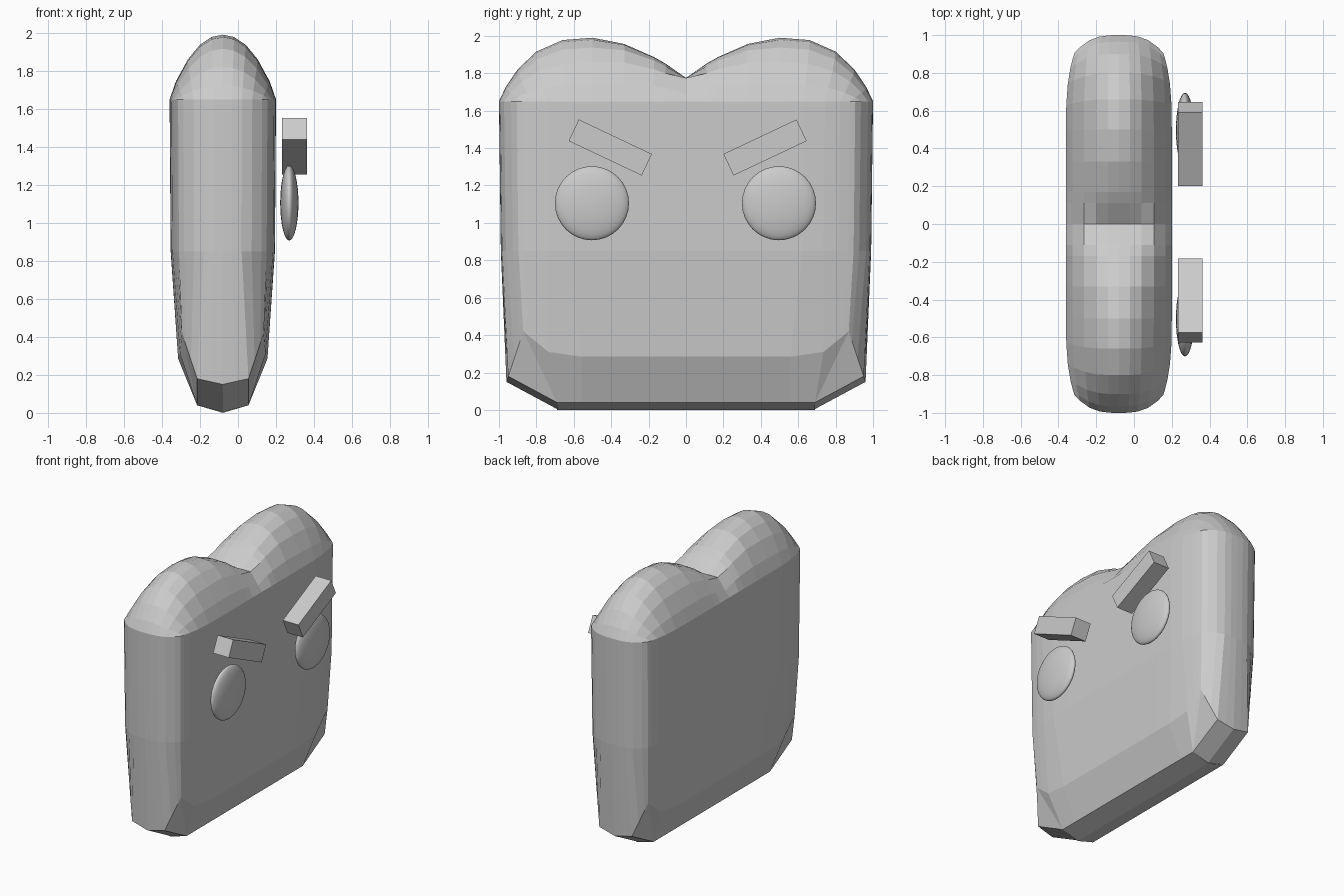
import bpy, bmesh, math

if "Cube" in bpy.data.objects:
    bpy.data.objects.remove(bpy.data.objects["Cube"])

gray = bpy.data.materials.new("plain_gray")
gray.diffuse_color = (0.6, 0.6, 0.6, 1)
gray.use_nodes = True
gray.node_tree.nodes["Principled BSDF"].inputs["Base Color"].default_value = gray.diffuse_color

HALF, RIM = 0.28, 1.65          # half thickness, height where the domes begin
S = [0, .21, .43, .66, .88, 1]  # steps across the thickness
T = [-1, -.78, -.66, -.34, 0, .32, .6, .8, .93, 1]  # steps along one lobe
NOTCH = [1.775, 1.775, 1.775, 1.775, 1.69, 1.65]


def dome(s, t):
    """Point on one rounded lobe."""
    if t == -1:
        return (s * HALF, 0, NOTCH[S.index(s)])
    if t < 0:
        h = (1 - .62 * abs(t) ** 1.7) * (1 - s ** (2.1 + 1.2 * abs(t))) ** .9
        return (s * HALF, .5 + .5 * t, RIM + .34 * h)
    h = ((1 - s ** 2.1) * (1 - t ** 2.8)) ** .9
    return (HALF * s * (1 - .16 * t ** 3), .5 + .5 * t * (1 - .19 * s ** 3), RIM + .34 * h)


def mix(a, b, f):
    return tuple(p + (q - p) * f for p, q in zip(a, b))


# rings running from the narrow side round to the middle of the broad face
rim, waist, low, base, keel = [], [], [], [], []
side = [(s, 1) for s in S]
face = [(1, t) for t in reversed(T[:-1])]
corner, knee, sill = (.215, .87, .42), (.225, .735, .31), (.235, .56, .285)
foot = (.135, .95, .18)
for s, t in side + face:
    x, y, z = dome(s, t)
    rim.append((x, y, z))
    waist.append((x * .98, y * .99, .85))
    if t == 1:
        p = mix((0, .96, .15), foot, s / .43) if s <= .43 else mix(foot, corner, (s - .43) / .57)
        b = (min(p[0], .135), .69, .005 + .035 * min(s / .43, 1))
    else:
        if t >= .6:
            p = mix(knee, corner, (t - .6) / .4)
        elif t >= .32:
            p = mix(sill, knee, (t - .32) / .28)
        else:
            p = (.235, .56 * (t + 1) / 1.32, .285)
        b = (.135, min(p[1], .69), .04)
    low.append(p)
    base.append(b)
    keel.append((0, b[1], 0))
grids = [[[dome(s, t) for t in T] for s in S], [rim, waist, low, base, keel]]

# body: one quarter repeated four times and welded
bm = bmesh.new()
for sx in (1, -1):
    for sy in (1, -1):
        for g in grids:
            v = [[bm.verts.new((sx * x, sy * y, z)) for x, y, z in row] for row in g]
            for a, b in zip(v, v[1:]):
                for i in range(len(a) - 1):
                    bm.faces.new((a[i], a[i + 1], b[i + 1], b[i]))
bmesh.ops.remove_doubles(bm, verts=bm.verts, dist=.001)
bmesh.ops.dissolve_degenerate(bm, edges=bm.edges, dist=.001)
bmesh.ops.recalc_face_normals(bm, faces=bm.faces)
mesh = bpy.data.meshes.new("body")
bm.to_mesh(mesh)
bm.free()
body = bpy.data.objects.new("body", mesh)
body.location.x = -.08
bpy.context.collection.objects.link(body)
mesh.materials.append(gray)

for name, d, by in (("left", 1, .4225), ("right", -1, -.405)):
    # flattened round eye
    bpy.ops.mesh.primitive_uv_sphere_add(segments=32, ring_count=16, location=(.27, d * .5 + (-.003), 1.105))
    eye = bpy.context.object
    eye.name = name + "_eye"
    eye.scale = (.048, .198, .198)
    bpy.ops.object.shade_smooth()
    eye.data.materials.append(gray)
    # slanted eyebrow bar
    bpy.ops.mesh.primitive_cube_add(size=1, location=(.297, by, 1.403), rotation=(d * math.radians(25.3), 0, 0))
    brow = bpy.context.object
    brow.name = name + "_eyebrow"
    brow.scale = (.13, .432, .127)
    brow.data.materials.append(gray)
